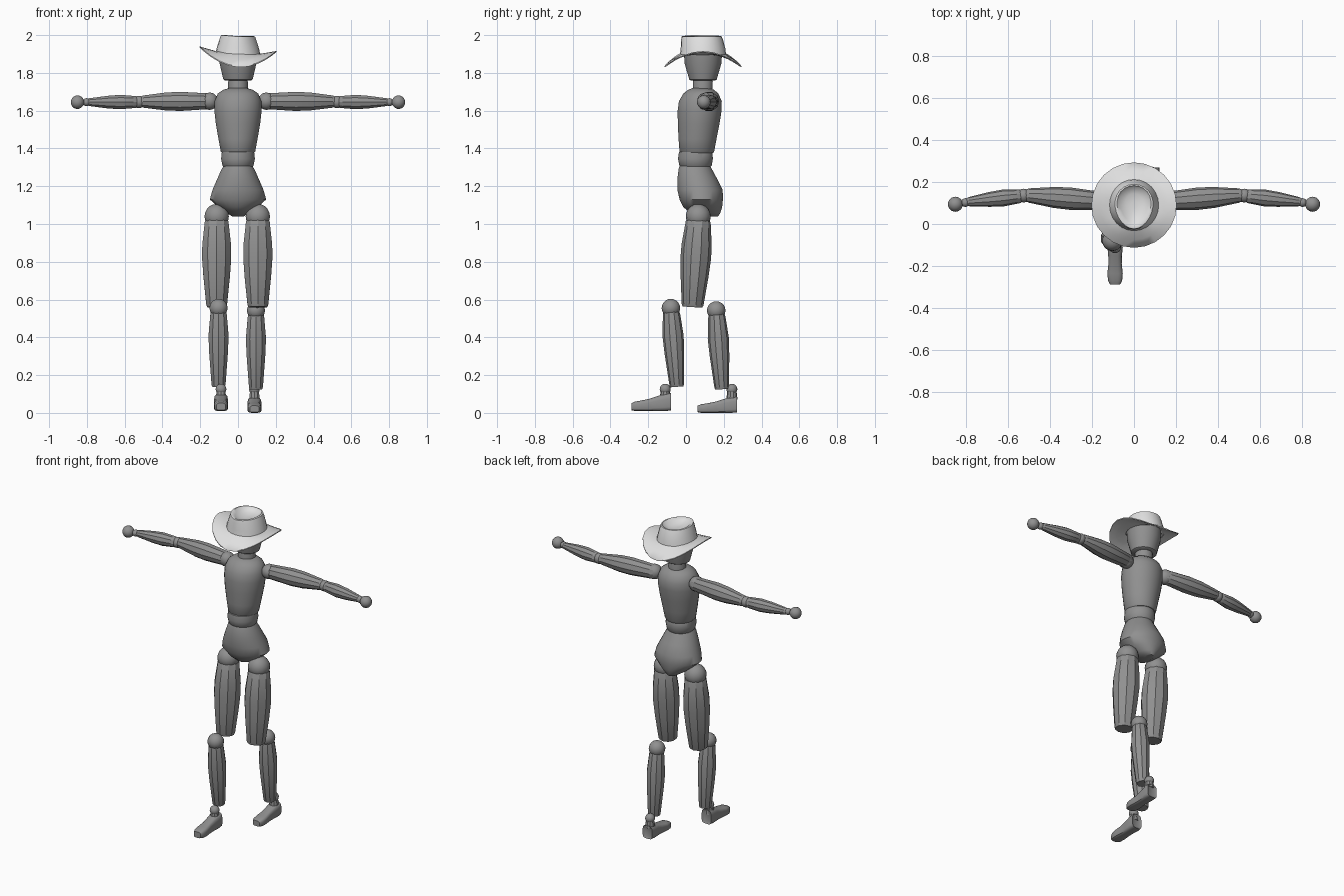
import bpy, bmesh, math
from mathutils import Vector

if "Cube" in bpy.data.objects:
    bpy.data.objects.remove(bpy.data.objects["Cube"])


def material(name, value):
    m = bpy.data.materials.new(name)
    m.diffuse_color = (value, value, value, 1)
    m.use_nodes = True
    m.node_tree.nodes["Principled BSDF"].inputs["Base Color"].default_value = m.diffuse_color
    return m


BODY = material("mid grey", 0.28)
HAT = material("light grey", 0.75)


def finish(name, bm, mat, angle=30):
    bmesh.ops.recalc_face_normals(bm, faces=bm.faces)
    mesh = bpy.data.meshes.new(name)
    bm.to_mesh(mesh)
    bm.free()
    ob = bpy.data.objects.new(name, mesh)
    bpy.context.collection.objects.link(ob)
    mesh.materials.append(mat)
    bpy.ops.object.select_all(action='DESELECT')
    ob.select_set(True)
    bpy.context.view_layer.objects.active = ob
    bpy.ops.object.shade_smooth_by_angle(angle=math.radians(angle))
    return ob


def skin(name, rings, mat, cap_start=True, cap_end=True, angle=30):
    """Join rings of points into one surface."""
    bm = bmesh.new()
    loops = [[bm.verts.new(p) for p in ring] for ring in rings]
    n = len(loops[0])
    for a, b in zip(loops, loops[1:]):
        for i in range(n):
            j = (i + 1) % n
            bm.faces.new((a[i], a[j], b[j], b[i]))
    if cap_start:
        bm.faces.new(loops[0])
    if cap_end:
        bm.faces.new(loops[-1])
    return finish(name, bm, mat, angle)


def ellipse(x, y, z, rx, ry, n):
    return [(x + rx * math.cos(2 * math.pi * (i + .5) / n),
             y + ry * math.sin(2 * math.pi * (i + .5) / n), z) for i in range(n)]


def trunk(name, stations, n=28, angle=35):
    """Stations are (z, half width, front y, back y)."""
    return skin(name, [ellipse(0, (f + b) / 2, z, w, (b - f) / 2, n)
                       for z, w, f, b in stations], BODY, angle=angle)


def limb(name, start, end, stations, n=10):
    """Faceted limb; stations are (fraction of length, radius)."""
    p, q = Vector(start), Vector(end)
    d = (q - p).normalized()
    u = d.cross(Vector((0, 1, 0))).normalized()
    v = d.cross(u)
    rings = []
    for t, r in stations:
        c = p.lerp(q, t)
        rings.append([c + r * (u * math.cos(2 * math.pi * (i + .5) / n)
                               + v * math.sin(2 * math.pi * (i + .5) / n)) for i in range(n)])
    return skin(name, rings, BODY)


def ball(name, centre, r):
    bm = bmesh.new()
    bmesh.ops.create_uvsphere(bm, u_segments=14, v_segments=10, radius=r)
    bmesh.ops.translate(bm, verts=bm.verts, vec=centre)
    return finish(name, bm, BODY, 40)


# Trunk
trunk("head", [(1.76, .07, .025, .155), (1.765, .078, .017, .163),
               (1.85, .098, -.008, .188), (1.91, .102, -.012, .192)])
trunk("neck", [(1.68, .052, .035, .14), (1.755, .052, .037, .142), (1.77, .048, .04, .138)])
trunk("torso", [(1.375, .084, -.028, .145), (1.385, .092, -.035, .15), (1.45, .104, -.04, .162),
                (1.53, .118, -.044, .178), (1.60, .126, -.045, .189), (1.65, .124, -.038, .19),
                (1.69, .108, -.015, .172), (1.71, .08, .01, .15), (1.72, .045, .035, .125)])
trunk("waist", [(1.295, .07, -.022, .125), (1.31, .083, -.036, .137), (1.345, .09, -.043, .143),
                (1.38, .086, -.038, .14), (1.395, .07, -.02, .13)])
trunk("pelvis", [(1.04, .03, .09, .17), (1.06, .065, .02, .183), (1.09, .105, -.015, .192),
                 (1.13, .15, -.035, .196), (1.18, .136, -.046, .195), (1.24, .11, -.046, .165),
                 (1.29, .088, -.04, .138), (1.31, .074, -.033, .128)], angle=50)

# Arms
for s, side in ((-1, "left"), (1, "right")):
    ball(side + "_shoulder", (s * .15, .105, 1.65), .046)
    limb(side + "_upper_arm", (s * .13, .107, 1.65), (s * .515, .137, 1.648),
         [(0, .036), (.03, .043), (.45, .053), (.65, .05), (.96, .034), (1, .028)])
    ball(side + "_elbow", (s * .525, .135, 1.646), .033)
    limb(side + "_forearm", (s * .53, .134, 1.646), (s * .795, .105, 1.645),
         [(0, .025), (.05, .033), (.35, .04), (.6, .035), (.96, .022), (1, .018)])
    ball(side + "_wrist", (s * .802, .102, 1.645), .021)
    ball(side + "_hand", (s * .85, .094, 1.645), .036)

# Legs: one steps forward, the other trails
FOOT = [(-.005, .026, .012, .085), (-.0, .034, .002, .095), (-.03, .037, 0, .092),
        (-.07, .033, 0, .08), (-.11, .032, 0, .066), (-.155, .037, 0, .056),
        (-.19, .034, 0, .05), (-.208, .024, .004, .042)]


def foot(name, x, heel, z0, slope):
    """Rounded box sections from heel to toe."""
    rings = []
    for dy, w, lo, hi in FOOT:
        m, h = z0 + (lo + hi) / 2 * slope, (hi - lo) / 2 * slope
        ring = []
        for i in range(16):
            a = 2 * math.pi * (i + .5) / 16
            c, s = math.cos(a), math.sin(a)
            px = math.copysign(abs(c) ** .6, c)
            pz = math.copysign(abs(s) ** (.6 if s > 0 else .35), s)
            ring.append((x + w * px, heel + dy, m + h * pz))
        rings.append(ring)
    return skin(name, rings, BODY, angle=35)


LEGS = (("left", -.113, -.103, -.08, .555, -.048, -.11, -.09, -.08, .01),
        ("right", .105, .095, .16, .542, .19, .243, .087, .27, 0))
for side, hx, kx, ky, kz, sy, ay, fx, heel, z0 in LEGS:
    ball(side + "_hip", (hx, .065, 1.04), .066)
    limb(side + "_thigh", (hx, .066, 1.03), (hx, .034, .56),
         [(0, .055), (.04, .066), (.3, .08), (.45, .081), (.65, .074), (.97, .058), (1, .052)])
    ball(side + "_knee", (kx, ky, kz), .049)
    limb(side + "_shin", (kx, ky + .002, kz - .02), (kx, sy, kz - .417),
         [(0, .042), (.04, .046), (.32, .056), (.55, .052), (.97, .039), (1, .034)])
    ball(side + "_ankle", (fx, ay, .125), .029)
    limb(side + "_ankle_post", (fx, ay, .12), (fx, ay, .07), [(0, .024), (1, .03)])
    foot(side + "_foot", fx, heel, z0, 1.0 if z0 else .92)

# Hat: saddle-curved brim, tapered crown with a pinched hollow top
CY, N = .09, 24


def brim_ring(r, mean, curl, lift=0):
    ring = []
    for i in range(N):
        a = 2 * math.pi * i / N
        x, y = r * math.cos(a), r * math.sin(a)
        ring.append((x, CY + y, mean + curl * math.cos(2 * a) - .06 * x + lift))
    return ring


BRIM = [(.105, 1.9, .0), (.13, 1.895, .01), (.165, 1.888, .025), (.203, 1.876, .046)]
skin("hat_brim", [brim_ring(*b) for b in BRIM] + [brim_ring(*b, lift=.006) for b in BRIM[::-1]],
     HAT, False, False, 50)


def crown_ring(rx, ry, z, pinch=0, shift=0, bow=0):
    ring = []
    for i in range(N):
        a = 2 * math.pi * i / N
        c, s = math.cos(a), math.sin(a)
        ring.append((rx * c * (1 + pinch * s), CY + shift + ry * s, z + bow * c * c - .04 * rx * c))
    return ring


skin("hat_crown", [crown_ring(.119, .122, 1.9), crown_ring(.112, .118, 1.93),
                   crown_ring(.098, .111, 1.975, .08, -.005),
                   crown_ring(.09, .106, 1.993, .12, -.007, .003),
                   crown_ring(.08, .098, 1.995, .15, -.005, .003),
                   crown_ring(.066, .087, 1.985, .2), crown_ring(.04, .055, 1.972, .2),
                   crown_ring(.012, .02, 1.968)], HAT, False, True, 50)
